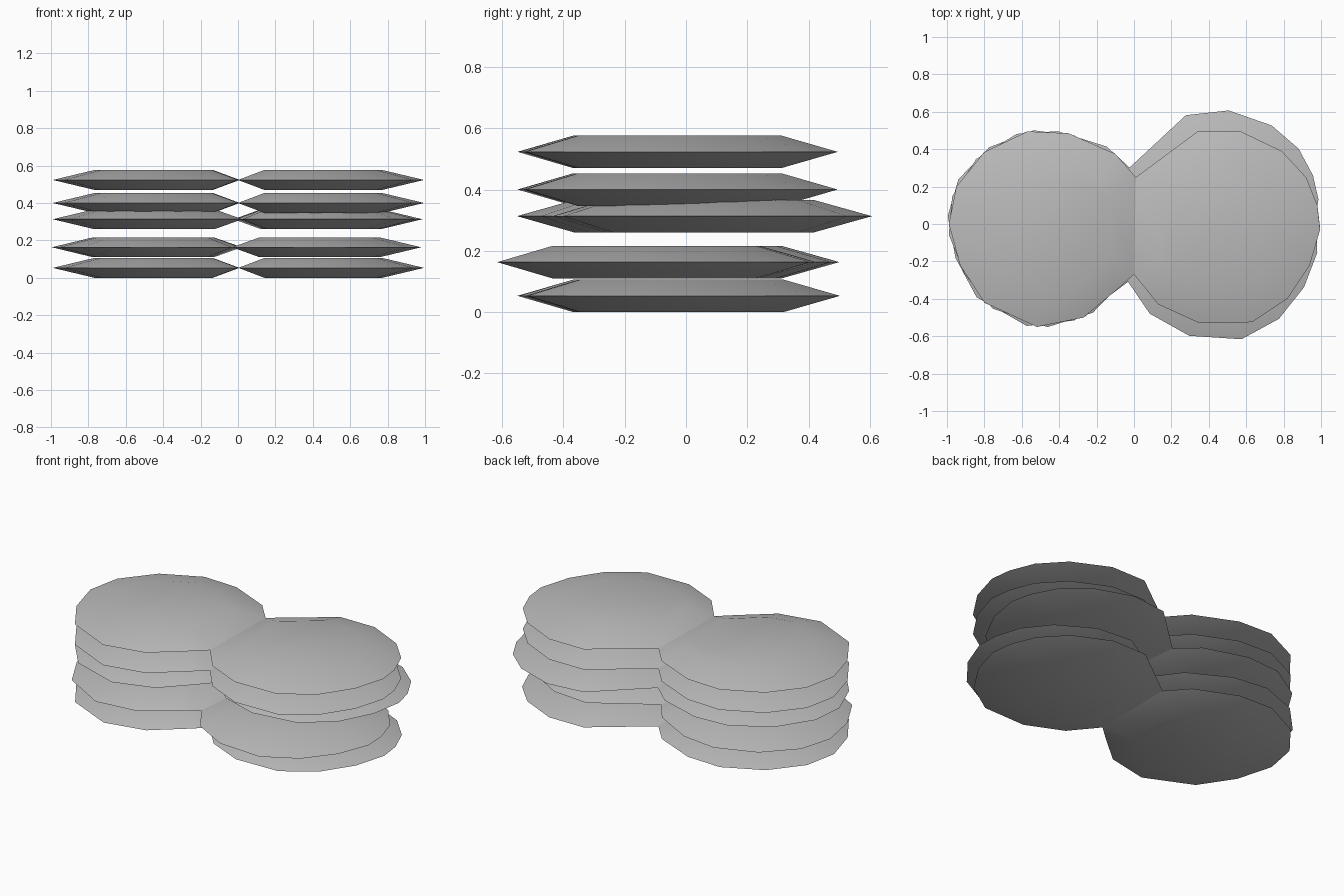
import bpy, bmesh
from math import radians
from mathutils import Matrix, Vector

cube = bpy.data.objects.get("Cube")
if cube:
    bpy.data.objects.remove(cube)

grey = bpy.data.materials.new("stone_grey")
colour = (0.5, 0.5, 0.5, 1)
grey.diffuse_color = colour
grey.use_nodes = True
grey.node_tree.nodes["Principled BSDF"].inputs["Base Color"].default_value = colour

# Rim outlines of the two lobes, sharing the short edge in the middle
LEFT = [(0, -.27), (.01, .25), (-.1, .375), (-.35, .485), (-.57, .495), (-.8, .385),
        (-.95, .2), (-.99, 0), (-.93, -.22), (-.8, -.42), (-.52, -.55), (-.27, -.5), (-.09, -.35)]
RIGHT = [(0, -.27), (.13, -.43), (.35, -.53), (.63, -.525), (.82, -.4), (.94, -.22), (.995, -.03),
         (.98, .1), (.92, .25), (.79, .39), (.57, .495), (.34, .495), (.01, .25)]
HALF = 0.053          # half thickness of a slab
PIVOT = Vector((-.48, -.03, 0))


def lobe(bm, outline, side):
    """Lens shape: sharp rim, sloping sides, flat top and bottom."""
    rim = [bm.verts.new((x, y, 0)) for x, y in outline]
    for h in (HALF, -HALF):
        flat = [bm.verts.new((side * .14 + x * .635, -.03 + (y + .03) * .65, h))
                for x, y in outline]
        bm.faces.new(flat)
        for i in range(len(rim)):
            j = (i + 1) % len(rim)
            bm.faces.new((rim[i], rim[j], flat[j], flat[i]))


def slab(name, z, turn, shift=0):
    bm = bmesh.new()
    for outline, side in ((LEFT, -1), (RIGHT, 1)):
        lobe(bm, outline, side)
    bmesh.ops.recalc_face_normals(bm, faces=bm.faces)
    place = (Matrix.Translation(PIVOT + Vector((shift, 0, z)))
             @ Matrix.Rotation(radians(turn), 4, 'Z') @ Matrix.Translation(-PIVOT))
    bm.transform(place)
    mesh = bpy.data.meshes.new(name)
    bm.to_mesh(mesh)
    bm.free()
    mesh.materials.append(grey)
    obj = bpy.data.objects.new(name, mesh)
    bpy.context.collection.objects.link(obj)
    bpy.ops.object.select_all(action='DESELECT')
    obj.select_set(True)
    bpy.context.view_layer.objects.active = obj
    bpy.ops.object.shade_smooth_by_angle(angle=radians(24))


# Stack of five slabs, two of them turned about the left lobe
slab("bottom_slab", .053, .4)
slab("second_slab", .163, -4.8, -.01)
slab("third_slab", .313, 6.3)
slab("fourth_slab", .4, 0)
slab("top_slab", .523, 0)
